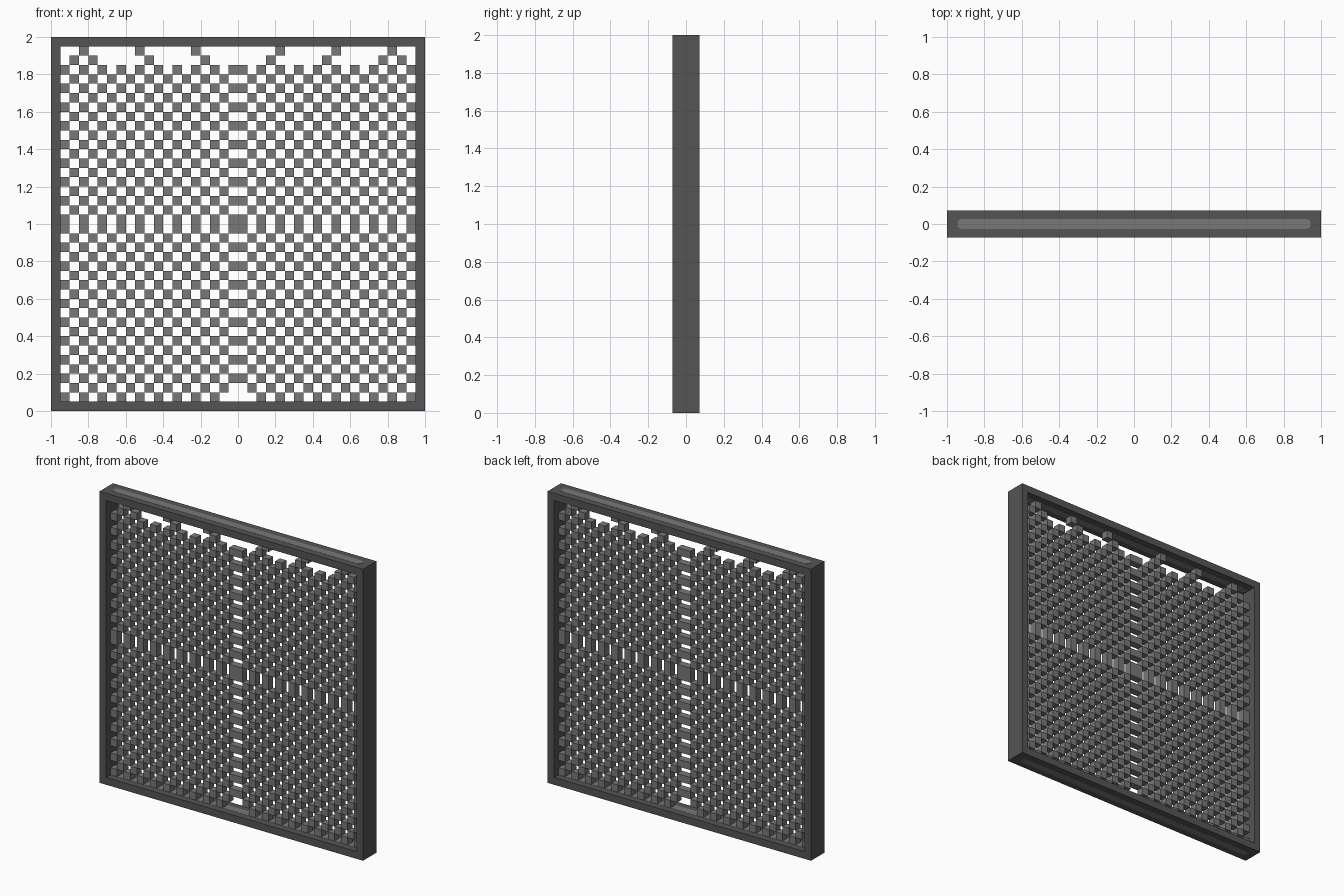
import bpy
import bmesh
import math
from mathutils import Matrix, Vector

if "Cube" in bpy.data.objects:
    bpy.data.objects.remove(bpy.data.objects["Cube"], do_unlink=True)

CELL = 0.05          # lattice cell size
HALF = 18            # cells on each side of the doubled middle cell
DEPTH = 0.145        # frame depth


def material(name, value):
    mat = bpy.data.materials.new(name)
    mat.use_nodes = True
    colour = (value, value, value, 1.0)
    mat.diffuse_color = colour
    mat.node_tree.nodes["Principled BSDF"].inputs["Base Color"].default_value = colour
    return mat


def finish(name, bm, mat):
    bmesh.ops.recalc_face_normals(bm, faces=bm.faces)
    mesh = bpy.data.meshes.new(name)
    bm.to_mesh(mesh)
    bm.free()
    mesh.materials.append(mat)
    obj = bpy.data.objects.new(name, mesh)
    bpy.context.collection.objects.link(obj)
    return obj


def add_box(bm, centre, size):
    bmesh.ops.create_cube(bm, size=1.0, matrix=Matrix.Translation(centre)
                          @ Matrix.Diagonal((*size, 1.0)))


def extrude_faces(bm, faces, offset):
    result = bmesh.ops.extrude_face_region(bm, geom=faces)
    verts = [g for g in result["geom"] if isinstance(g, bmesh.types.BMVert)]
    bmesh.ops.translate(bm, verts=verts, vec=Vector(offset))


dark_grey = material("dark grey", 0.09)
mid_grey = material("mid grey", 0.19)

# Square frame: a ring of four mitred faces, extruded front to back
bm = bmesh.new()
corners = [(-1, -1), (1, -1), (1, 1), (-1, 1)]
outer, inner = ([bm.verts.new((x * r, -DEPTH / 2, 1 + z * r)) for x, z in corners]
                for r in (1.0, 1.0 - CELL))
ring = [bm.faces.new((outer[i], outer[(i + 1) % 4], inner[(i + 1) % 4], inner[i]))
        for i in range(4)]
extrude_faces(bm, ring, (0, DEPTH, 0))
finish("frame", bm, dark_grey)


# Round-ended strips let into the top and bottom rails
def rail_strip(name, z):
    bm = bmesh.new()
    radius, straight, proud = 0.027, 0.918, 0.001
    outline = []
    for side, start in ((1, -90), (-1, 90)):
        for step in range(9):
            a = math.radians(start + step * 22.5)
            outline.append(bm.verts.new((side * straight + radius * math.cos(a),
                                         radius * math.sin(a), z - proud)))
    extrude_faces(bm, [bm.faces.new(outline)], (0, 0, CELL + 2 * proud))
    finish(name, bm, mid_grey)


rail_strip("top_strip", 2 - CELL)
rail_strip("bottom_strip", 0)


# Lattice of blocks, mirrored about a double-size middle row and column
def span(k):
    if k == 0:
        return 0.0, 2 * CELL
    return math.copysign(abs(k) + 0.5, k) * CELL, CELL


TOP_ROWS = {18: (4, 10, 16), 17: (3, 9, 15, 17)}   # columns left in the ragged top

bm = bmesh.new()
for row in range(-HALF, HALF + 1):
    for col in range(-HALF, HALF + 1):
        if (row + col) % 2:
            continue
        if row in TOP_ROWS and abs(col) not in TOP_ROWS[row]:
            continue
        if row == -HALF and col == 0:
            continue
        (x, width), (z, height) = span(col), span(row)
        add_box(bm, (x, 0, 1 + z), (width, CELL, height))
finish("lattice_blocks", bm, mid_grey)
